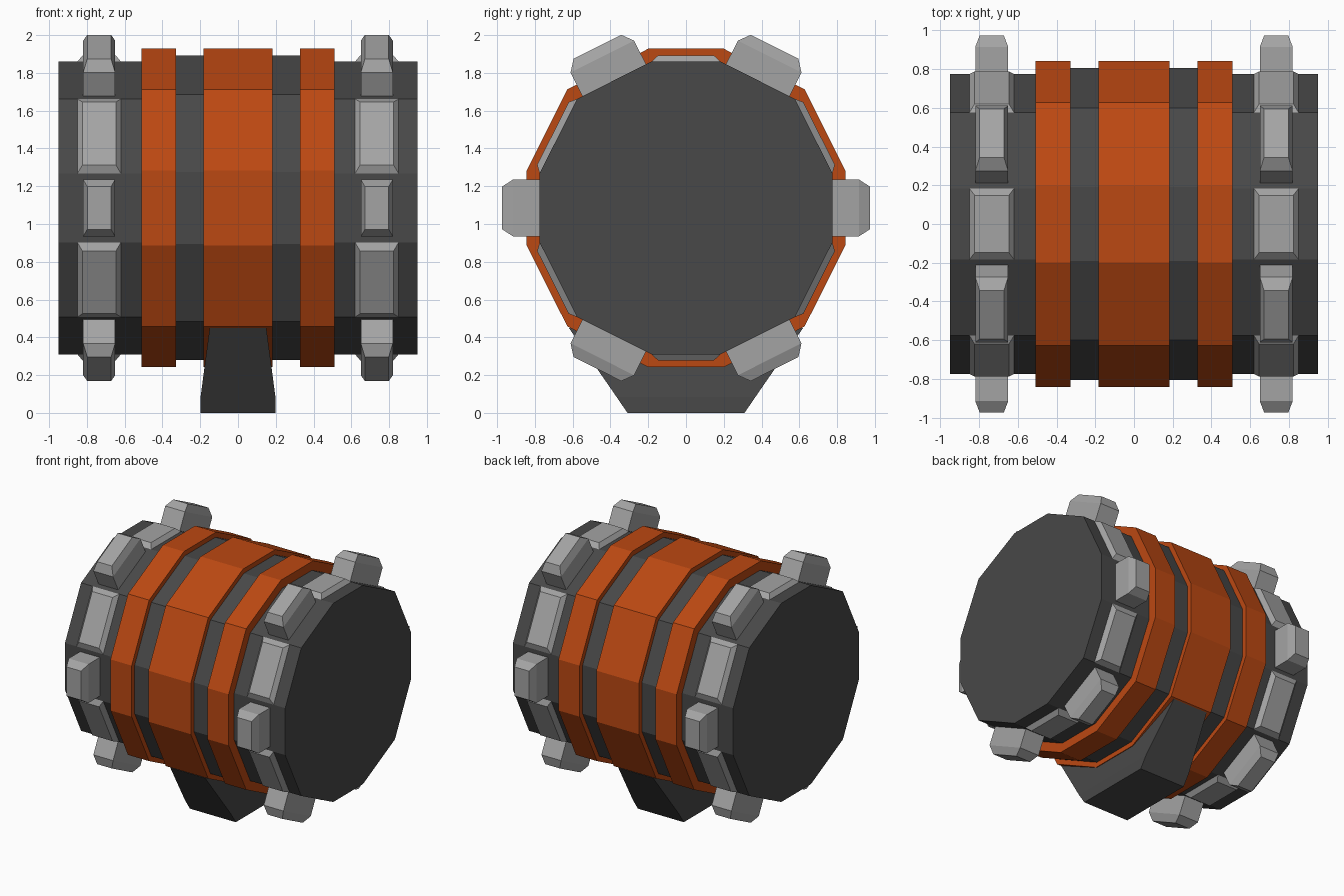
import bpy, bmesh
from mathutils import Vector

cube = bpy.data.objects.get("Cube")
if cube:
    bpy.data.objects.remove(cube, do_unlink=True)


def material(name, colour):
    m = bpy.data.materials.new(name)
    m.use_nodes = True
    m.diffuse_color = (*colour, 1)
    m.node_tree.nodes["Principled BSDF"].inputs["Base Color"].default_value = (*colour, 1)
    return m


DARK = material("dark grey", (0.065, 0.065, 0.065))
ORANGE = material("burnt orange", (0.50, 0.065, 0.006))
STEEL = material("steel grey", (0.37, 0.37, 0.37))

X = Vector((1, 0, 0))
CENTRE = Vector((0, 0, 1.085))

# Twelve-sided cross-section: one quarter turned four times
PROFILE = []
for quarter in range(4):
    for y, z in [(0.775, 0.183), (0.577, 0.577), (0.183, 0.775)]:
        for _ in range(quarter):
            y, z = -z, y
        PROFILE.append(Vector((0, y, z)))


def loft(name, rings, mat):
    """Solid skinned through closed rings of points."""
    bm = bmesh.new()
    loops = [[bm.verts.new(p) for p in ring] for ring in rings]
    n = len(loops[0])
    for a, b in zip(loops, loops[1:]):
        for i in range(n):
            j = (i + 1) % n
            bm.faces.new((a[i], a[j], b[j], b[i]))
    bm.faces.new(loops[0])
    bm.faces.new(loops[-1])
    bmesh.ops.recalc_face_normals(bm, faces=bm.faces)
    mesh = bpy.data.meshes.new(name)
    bm.to_mesh(mesh)
    bm.free()
    mesh.materials.append(mat)
    obj = bpy.data.objects.new(name, mesh)
    bpy.context.collection.objects.link(obj)
    return obj


def drum(name, x0, x1, scale, mat):
    loft(name, [[CENTRE + p * scale + X * x for p in PROFILE] for x in (x0, x1)], mat)


def block(name, origin, along, up, levels, mat):
    """Tapered block; each level is (height, half length, half width)."""
    rings = [[origin + up * h + along * (s * hl) + X * (t * hw)
              for s, t in ((-1, -1), (1, -1), (1, 1), (-1, 1))]
             for h, hl, hw in levels]
    loft(name, rings, mat)


# Barrel, raised core and bands
drum("barrel", -0.95, 0.95, 1.0, DARK)
drum("raised_core", -0.4, 0.4, 1.04, DARK)
drum("middle_band", -0.183, 0.183, 1.088, ORANGE)
drum("right_band", -0.51, -0.327, 1.088, ORANGE)
drum("left_band", 0.327, 0.51, 1.088, ORANGE)

# Alternating low plates and tall studs around both ends
for side, x in (("right", -0.735), ("left", 0.735)):
    for i, a in enumerate(PROFILE):
        b = PROFILE[(i + 1) % len(PROFILE)]
        along = (b - a).normalized()
        up = along.cross(X)
        if up.dot(a + b) < 0:
            up = -up
        half = (b - a).length / 2
        origin = CENTRE + (a + b) / 2 + X * x
        if i % 2 == 0:
            block(f"{side}_plate_{i}", origin, along, up,
                  [(-0.02, half, 0.115), (0, half, 0.115), (0.032, half - 0.035, 0.088)], STEEL)
        else:
            w = half - 0.032
            block(f"{side}_stud_{i}", origin, along, up,
                  [(-0.03, w, 0.085), (0.14, w, 0.085), (0.198, w * 0.75, 0.063)], STEEL)

# Flared foot under the middle band
block("foot", Vector((0, 0, 0)), Vector((0, 1, 0)), Vector((0, 0, 1)),
      [(0, 0.31, 0.198), (0.085, 0.368, 0.198), (0.45, 0.62, 0.15)], DARK)
